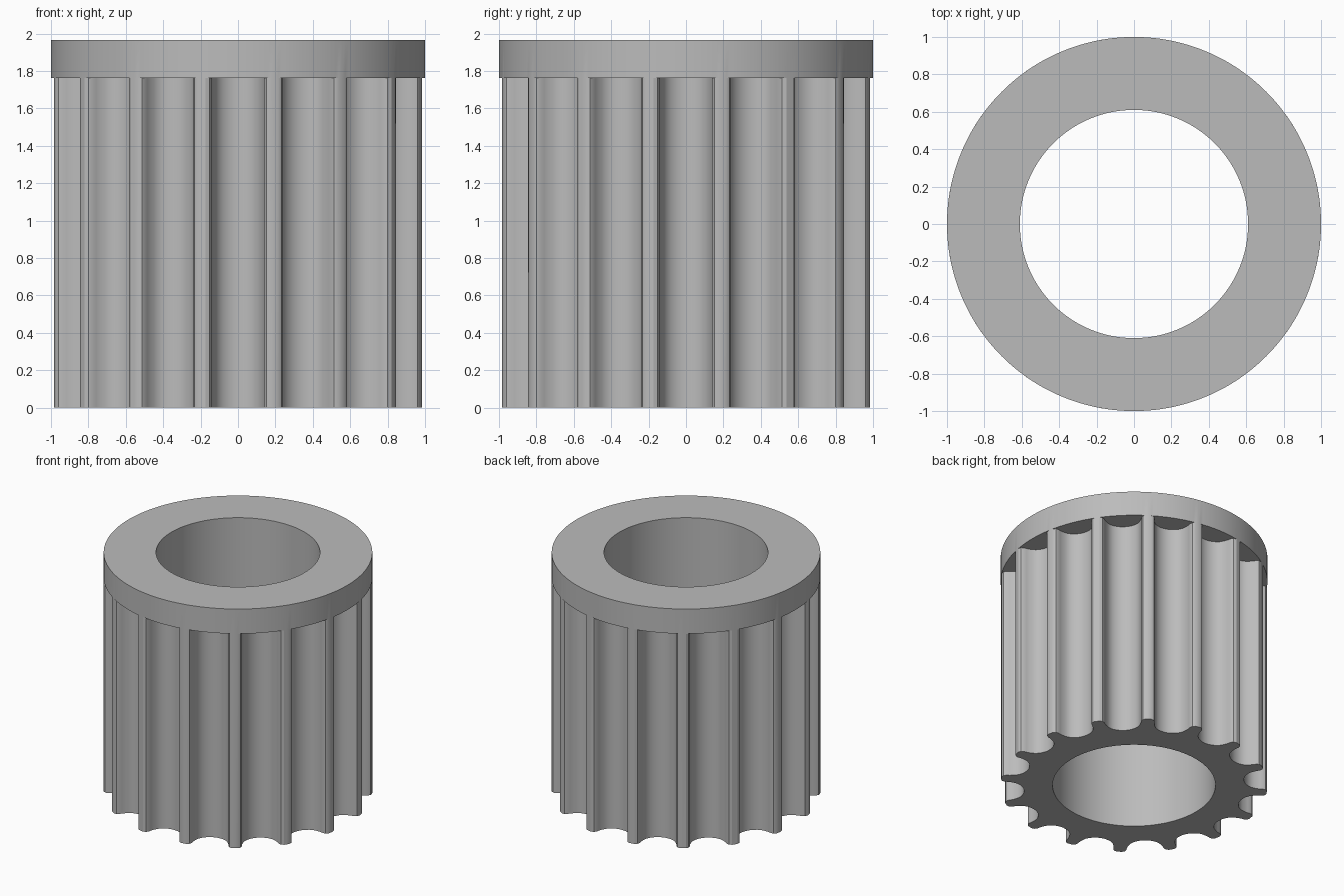
import bpy
import bmesh
from math import atan2, cos, hypot, pi, radians, sin

if "Cube" in bpy.data.objects:
    bpy.data.objects.remove(bpy.data.objects["Cube"], do_unlink=True)

TEETH = 16
BORE = 0.61
FLANGE_Z = 1.762
TOP = 1.965
MOUTH = 0.985

# Half of one belt groove: (half width, depth below the mouth)
HALF_GROOVE = [(0, 0.158), (0.03, 0.155), (0.058, 0.146), (0.084, 0.132),
               (0.106, 0.112), (0.118, 0.092), (0.128, 0.071),
               (0.136, 0.049), (0.14, 0.027), (0.152, 0.008), (0.175, 0)]

grey = bpy.data.materials.new("plain grey")
grey.use_nodes = True
grey.diffuse_color = (0.5, 0.5, 0.5, 1)
grey.node_tree.nodes["Principled BSDF"].inputs["Base Color"].default_value = (0.5, 0.5, 0.5, 1)

# Polar outline of the toothed body: each groove, then the middle of a tooth
groove = [(-w, d) for w, d in reversed(HALF_GROOVE[1:])] + HALF_GROOVE
step = 2 * pi / TEETH
outline = []
for i in range(TEETH):
    for w, d in groove:
        outline.append((i * step + atan2(w, MOUTH - d), hypot(w, MOUTH - d)))
    outline.append(((i + 0.5) * step, 1.0))

bm = bmesh.new()


def ring(z, radius=None):
    return [bm.verts.new((cos(a) * (radius or r), sin(a) * (radius or r), z))
            for a, r in outline]


# Bore, bottom face, grooved sides, flange underside, rim and top
rings = [ring(0, BORE), ring(0), ring(FLANGE_Z), ring(FLANGE_Z, 1.0),
         ring(TOP, 1.0), ring(TOP, BORE)]
for lower, upper in zip(rings, rings[1:] + rings[:1]):
    for j in range(len(outline)):
        k = (j + 1) % len(outline)
        bm.faces.new((lower[j], lower[k], upper[k], upper[j]))

# Tooth tips run straight into the flange rim
bmesh.ops.remove_doubles(bm, verts=bm.verts[:], dist=0.0008)
bmesh.ops.recalc_face_normals(bm, faces=bm.faces[:])

mesh = bpy.data.meshes.new("toothed_pulley")
bm.to_mesh(mesh)
bm.free()
mesh.materials.append(grey)
pulley = bpy.data.objects.new("toothed_pulley", mesh)
bpy.context.collection.objects.link(pulley)

bpy.context.view_layer.objects.active = pulley
pulley.select_set(True)
bpy.ops.object.shade_smooth_by_angle(angle=radians(30))
